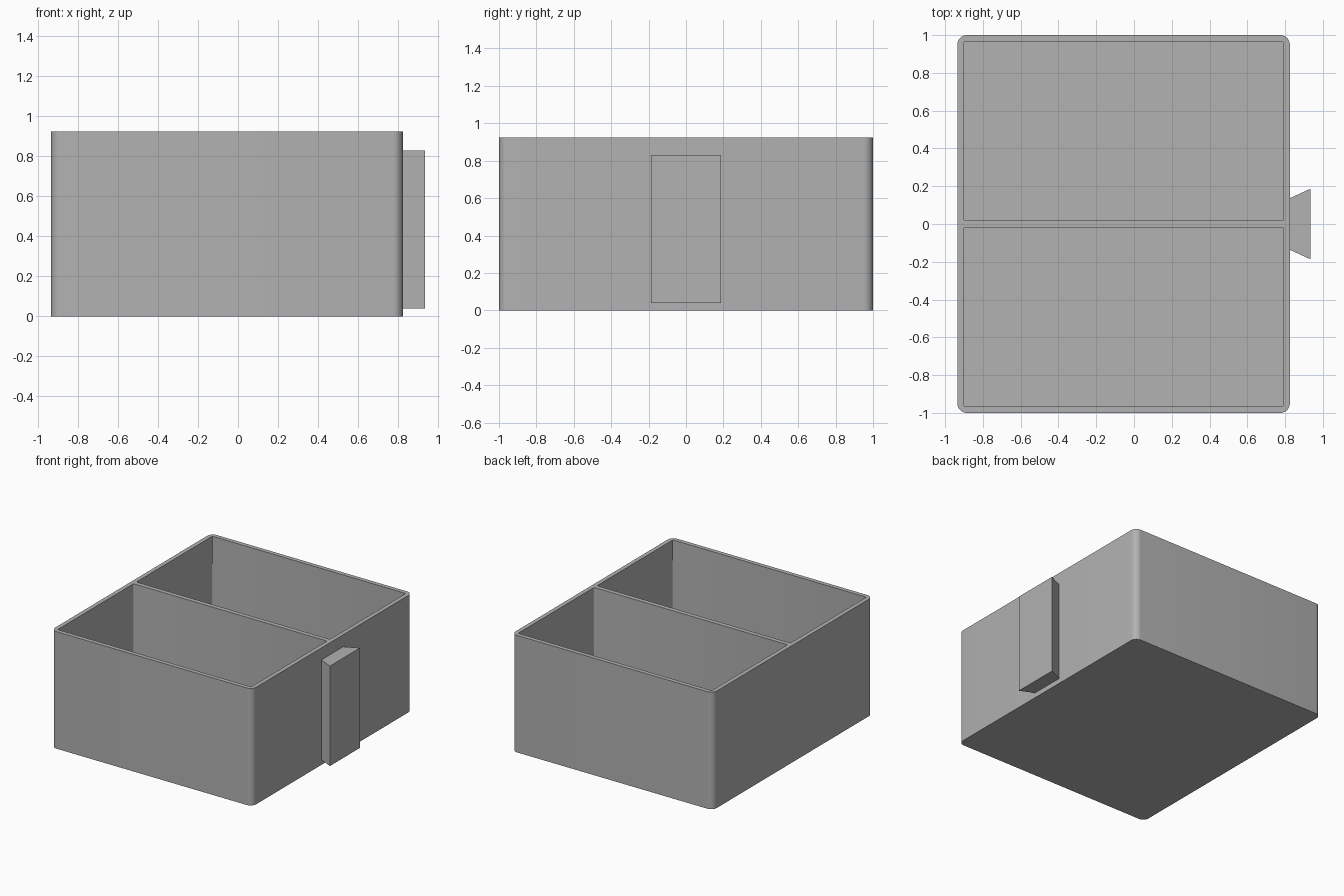
import bpy
import bmesh
import math

if "Cube" in bpy.data.objects:
    bpy.data.objects.remove(bpy.data.objects["Cube"], do_unlink=True)

# Overall sizes
LEFT, RIGHT, HALF_DEPTH, HEIGHT = -0.935, 0.825, 1.0, 0.925
WALL, FLOOR, DIVIDER = 0.034, 0.035, 0.036

grey = bpy.data.materials.new("plain grey")
grey.use_nodes = True
colour = (0.445, 0.445, 0.445, 1)
grey.diffuse_color = colour
grey.node_tree.nodes["Principled BSDF"].inputs["Base Color"].default_value = colour


def rounded_outline(x0, x1, y0, y1, radius, steps=8):
    """Counter-clockwise rectangle with rounded corners."""
    corners = [(x1 - radius, y1 - radius), (x0 + radius, y1 - radius),
               (x0 + radius, y0 + radius), (x1 - radius, y0 + radius)]
    points = []
    for i, (cx, cy) in enumerate(corners):
        for s in range(steps + 1):
            a = math.pi / 2 * (i + s / steps)
            points.append((cx + radius * math.cos(a), cy + radius * math.sin(a)))
    return points


def prism(name, outline, z0, z1):
    """Upright solid extruded from an outline."""
    bm = bmesh.new()
    base = bm.faces.new([bm.verts.new((x, y, z0)) for x, y in outline])
    top = bmesh.ops.extrude_face_region(bm, geom=[base])["geom"]
    bmesh.ops.translate(bm, vec=(0, 0, z1 - z0),
                        verts=[v for v in top if isinstance(v, bmesh.types.BMVert)])
    bmesh.ops.recalc_face_normals(bm, faces=bm.faces)
    mesh = bpy.data.meshes.new(name)
    bm.to_mesh(mesh)
    bm.free()
    mesh.materials.append(grey)
    obj = bpy.data.objects.new(name, mesh)
    bpy.context.collection.objects.link(obj)
    return obj


# Box body with rounded vertical corners
body = prism("box_body", rounded_outline(LEFT, RIGHT, -HALF_DEPTH, HALF_DEPTH, 0.05), 0, HEIGHT)

# Two compartments, leaving a thin divider between them
near, far = DIVIDER / 2, HALF_DEPTH - WALL
for side, (y0, y1) in {"front": (-far, -near), "back": (near, far)}.items():
    cutter = prism(side + "_compartment_cutter",
                   rounded_outline(LEFT + WALL, RIGHT - WALL, y0, y1, 0.008, 3),
                   FLOOR, HEIGHT + 0.1)
    cutter.hide_render = True
    cut = body.modifiers.new(side + "_compartment", "BOOLEAN")
    cut.operation = "DIFFERENCE"
    cut.solver = "EXACT"
    cut.object = cutter
    bpy.context.view_layer.objects.active = body
    bpy.ops.object.modifier_apply(modifier=cut.name)
    bpy.data.objects.remove(cutter, do_unlink=True)

# Dovetail rail that flares outwards
rail_outline = [(RIGHT - 0.005, -0.137), (RIGHT, -0.137), (0.935, -0.187),
                (0.935, 0.187), (RIGHT, 0.137), (RIGHT - 0.005, 0.137)]
prism("dovetail_rail", rail_outline, 0.04, 0.83)

# Smooth corners, sharp rims
bpy.ops.object.select_all(action="DESELECT")
body.select_set(True)
bpy.context.view_layer.objects.active = body
bpy.ops.object.shade_smooth_by_angle(angle=math.radians(35))
